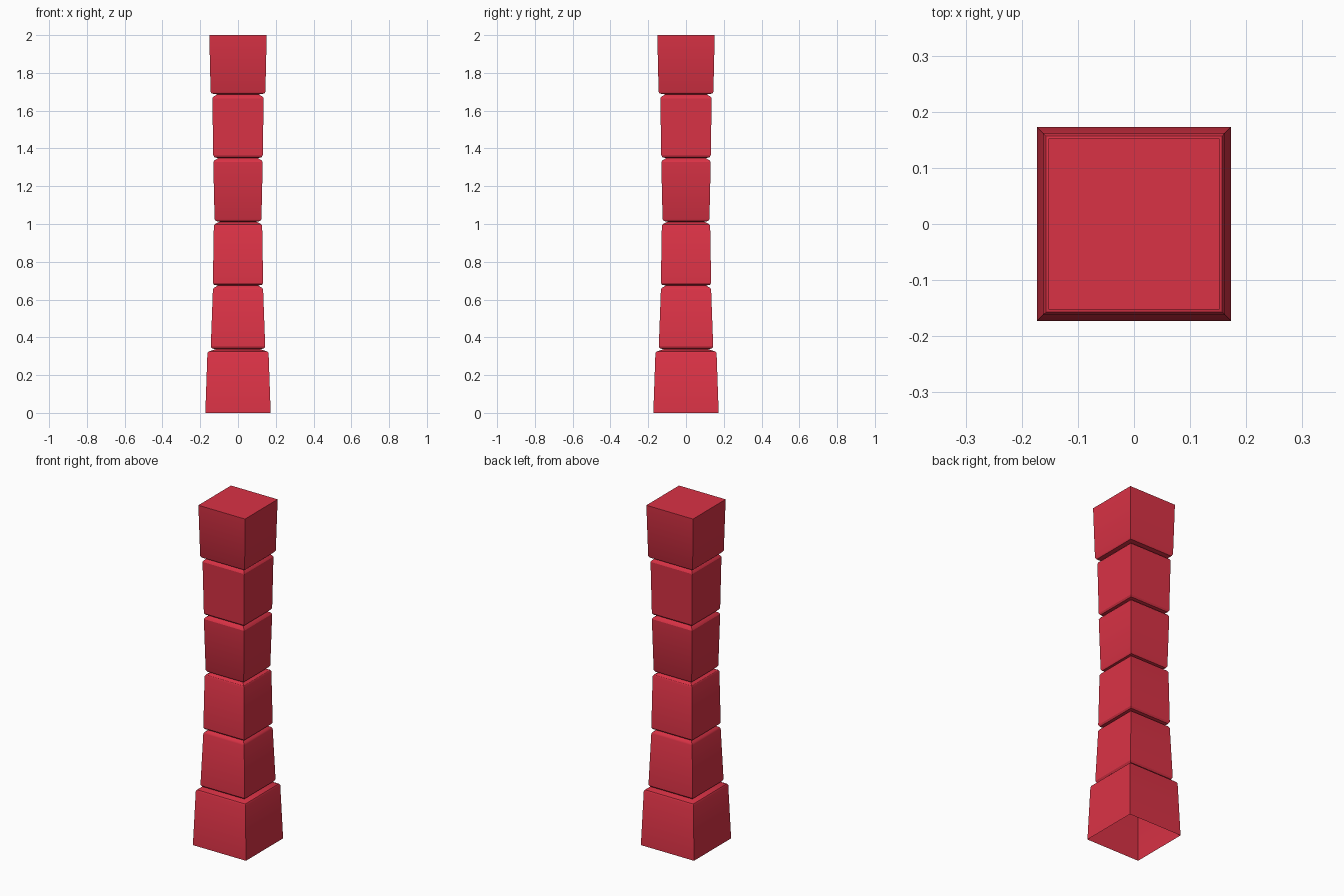
import bpy
import bmesh
import math

cube = bpy.data.objects.get("Cube")
if cube:
    bpy.data.objects.remove(cube, do_unlink=True)

# One flat red for the whole column
red = bpy.data.materials.new("crimson red")
red.use_nodes = True
color = (0.70, 0.032, 0.06, 1)
red.diffuse_color = color
red.node_tree.nodes["Principled BSDF"].inputs["Base Color"].default_value = color

# Each block: bottom half-width, top half-width; neighbours meet in a groove
blocks = [(0.173, 0.162), (0.144, 0.133), (0.133, 0.128),
          (0.124, 0.131), (0.131, 0.136), (0.145, 0.152)]
pitch = 2.0 / 5.93
bevel_drop, bevel_rise, depth = 0.022, 0.010, 0.026

# Profile of (half-width, height) from the open foot to the cap
profile = []
for i, (low, high) in enumerate(blocks):
    z0, z1 = i * pitch, (i + 1) * pitch
    if i == 0:
        profile.append((low, 0))
    else:
        profile += [(low - 0.006, z0 + bevel_rise * 0.4), (low, z0 + bevel_rise * 1.4)]
    if i == len(blocks) - 1:
        profile.append((high, 2.0))
    else:
        groove = min(high, blocks[i + 1][0]) - depth
        profile += [(high, z1 - bevel_drop), (high - 0.005, z1 - bevel_drop * 0.6),
                    (groove, z1)]

# Loft square rings along the profile
bm = bmesh.new()
rings = [[bm.verts.new((sx * r, sy * r, z))
          for sx, sy in ((-1, -1), (1, -1), (1, 1), (-1, 1))] for r, z in profile]
for a, b in zip(rings, rings[1:]):
    for k in range(4):
        n = (k + 1) % 4
        bm.faces.new((a[k], a[n], b[n], b[k]))
bm.faces.new(rings[-1])

mesh = bpy.data.meshes.new("stacked_column")
bm.to_mesh(mesh)
bm.free()
mesh.materials.append(red)
column = bpy.data.objects.new("stacked_column", mesh)
bpy.context.collection.objects.link(column)

# Soft bevels, crisp corners
bpy.context.view_layer.objects.active = column
column.select_set(True)
bpy.ops.object.shade_smooth_by_angle(angle=math.radians(30))
